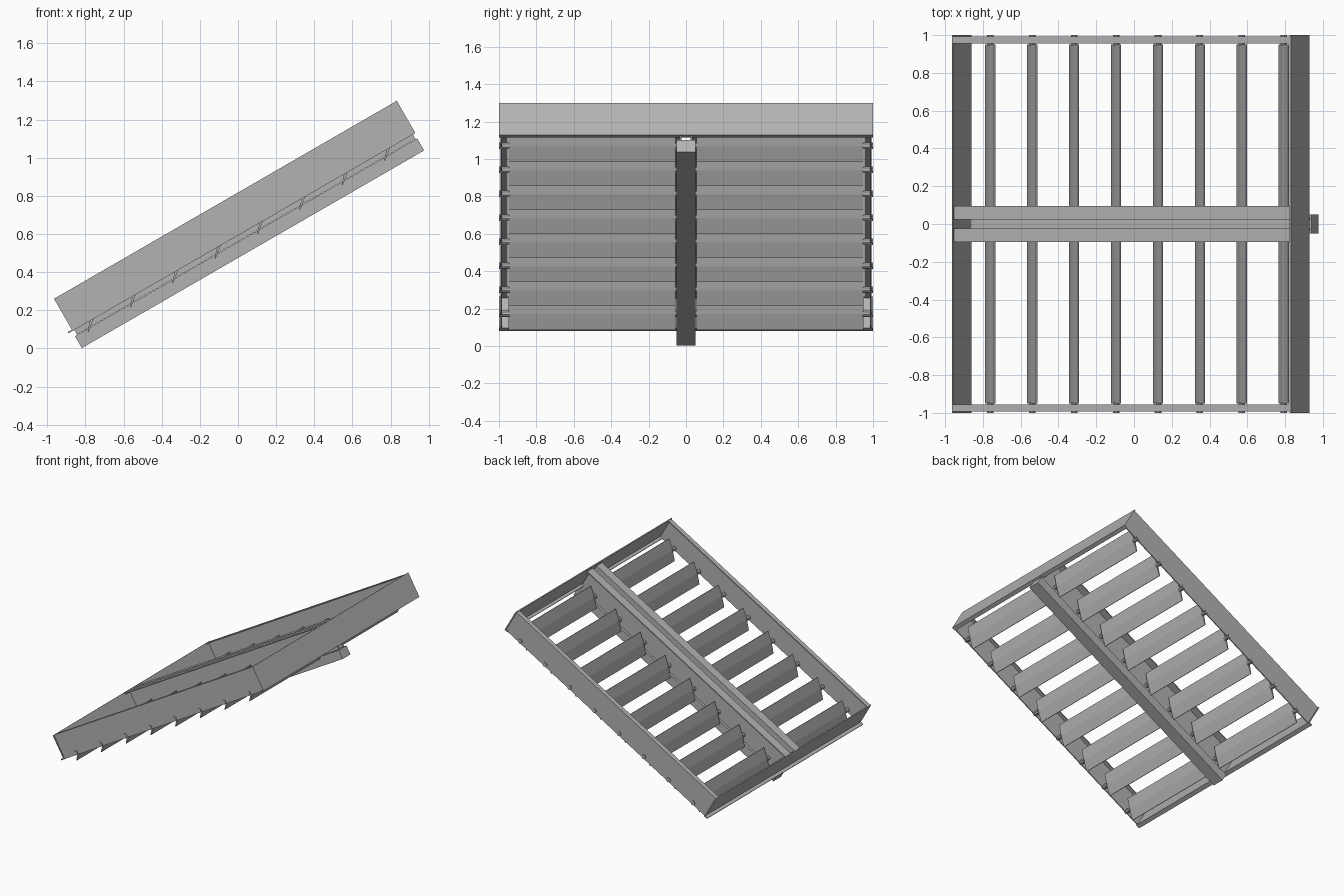
import bpy, bmesh, math

if "Cube" in bpy.data.objects:
    bpy.data.objects.remove(bpy.data.objects["Cube"], do_unlink=True)

GREY = (0.45, 0.45, 0.45, 1.0)
metal = bpy.data.materials.new("grey_metal")
metal.use_nodes = True
metal.diffuse_color = GREY
metal.node_tree.nodes["Principled BSDF"].inputs["Base Color"].default_value = GREY

TILT = math.radians(30)
LOW, HIGH = -0.705, 1.37      # ends of the frame along the slope
BOTTOM, TOP = 0.513, 0.708    # frame depth, square to the slope
T = 0.008                     # sheet thickness


def prism(name, profile, start, end, axis):
    """Extrude a closed profile along 'x' (profile is y, z) or 'y' (profile is x, z)."""
    def place(p, s):
        return (s, p[0], p[1]) if axis == "x" else (p[0], s, p[1])
    bm = bmesh.new()
    a = [bm.verts.new(place(p, start)) for p in profile]
    b = [bm.verts.new(place(p, end)) for p in profile]
    bm.faces.new(a)
    bm.faces.new(b)
    for i in range(len(a)):
        j = (i + 1) % len(a)
        bm.faces.new((a[i], a[j], b[j], b[i]))
    bmesh.ops.recalc_face_normals(bm, faces=bm.faces)
    mesh = bpy.data.meshes.new(name)
    bm.to_mesh(mesh)
    bm.free()
    mesh.materials.append(metal)
    obj = bpy.data.objects.new(name, mesh)
    obj.rotation_euler = (0, -TILT, 0)
    bpy.context.collection.objects.link(obj)
    return obj


def angle_profile(web, lip, corner, tip):
    """L section: a web from corner to tip height and a lip reaching sideways."""
    side = math.copysign(T, lip - web)
    up = math.copysign(T, tip - corner)
    return [(web, corner), (lip, corner), (lip, corner + up),
            (web + side, corner + up), (web + side, tip), (web, tip)]


# Long rails: outer rails with inward lips, paired centre rails with outward lips
for s, label in ((-1, "front"), (1, "back")):
    prism(label + "_side_rail", angle_profile(s * 0.993, s * 0.955, TOP, BOTTOM),
          LOW, HIGH, "x")
    prism(label + "_centre_rail", angle_profile(s * 0.025, s * 0.095, TOP - 0.005, 0.485),
          LOW + 0.01, HIGH - 0.015, "x")

# End panels with a lip along the lower edge
prism("low_end_panel", angle_profile(LOW + T, LOW - 0.025, BOTTOM, TOP), -1, 1, "y")
prism("high_end_panel", angle_profile(HIGH, HIGH - 0.03, BOTTOM, TOP + 0.003), -1, 1, "y")

# Beam under the centre rails
prism("centre_beam", [(-0.05, 0.411), (0.05, 0.411), (0.05, 0.483), (-0.05, 0.483)],
      LOW - 0.003, HIGH - 0.006, "x")

# Louvre slats on pivot rods
COUNT, FIRST, PITCH, PIVOT = 8, -0.573, 0.2564, 0.53
HALF, EDGE, RIB = 0.088, 0.003, 0.009
slat_shape = [(-HALF, -EDGE), (0, -RIB), (HALF, -EDGE), (HALF, EDGE), (0, RIB), (-HALF, EDGE)]
turn = math.radians(44)
for i in range(COUNT):
    x = FIRST + i * PITCH
    slat = [(x + w * math.cos(turn) - h * math.sin(turn),
             PIVOT + w * math.sin(turn) + h * math.cos(turn)) for w, h in slat_shape]
    rod = [(x + 0.018 * math.cos(k * math.pi / 4),
            PIVOT + 0.018 * math.sin(k * math.pi / 4)) for k in range(8)]
    for s, label in ((-1, "front"), (1, "back")):
        prism(f"{label}_slat_{i + 1}", slat, s * 0.055, s * 0.95, "y")
        prism(f"{label}_outer_pivot_{i + 1}", rod, s * 0.945, s * 1.0, "y")
        prism(f"{label}_inner_pivot_{i + 1}", rod, s * 0.03, s * 0.06, "y")
